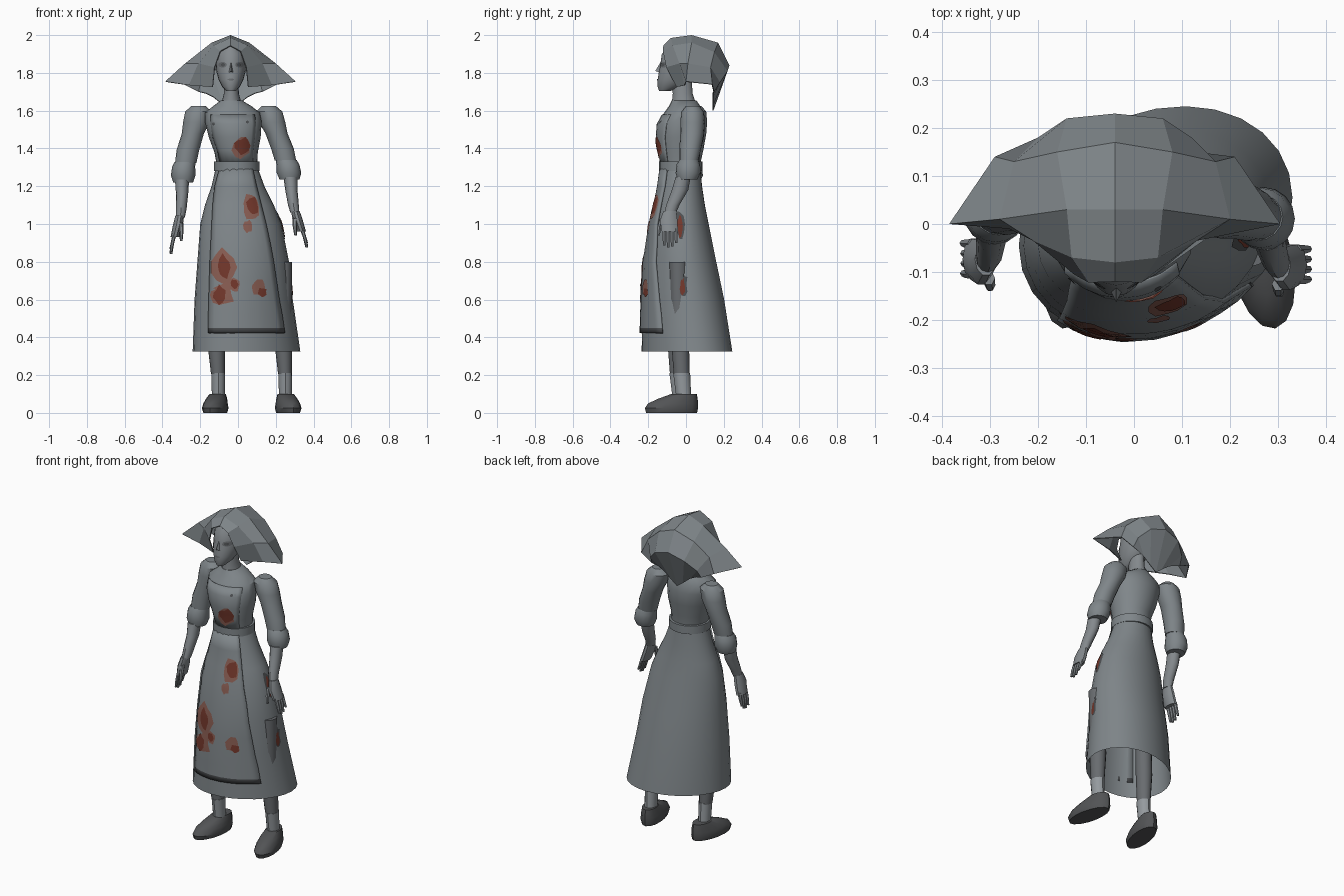
import bpy, bmesh, math, random
from mathutils import Vector
from mathutils.bvhtree import BVHTree

if "Cube" in bpy.data.objects:
    bpy.data.objects.remove(bpy.data.objects["Cube"])

random.seed(4)
COLOURS = {
    "dress_grey": (.215, .24, .255), "skin_grey": (.235, .255, .27),
    "sock_grey": (.30, .325, .345), "stocking_grey": (.14, .15, .16),
    "shoe_grey": (.085, .088, .092), "trim_grey": (.075, .08, .085),
    "stain_dark": (.17, .038, .024), "stain_light": (.25, .11, .085),
}
MATS = {}
for key, c in COLOURS.items():
    MATS[key] = bpy.data.materials.new(key)
    MATS[key].diffuse_color = (*c, 1)


def make(name, verts, faces, *mats):
    me = bpy.data.meshes.new(name)
    me.from_pydata(verts, [], faces)
    for m in mats:
        me.materials.append(MATS[m])
    ob = bpy.data.objects.new(name, me)
    bpy.context.collection.objects.link(ob)
    return ob


def loft(name, rings, mat, n=16, bottom=True, shear=lambda z: 0, warp=None):
    """Stack of ellipses given as (x0, x1, y0, y1, z)."""
    rings = sorted(rings, key=lambda r: r[4])
    verts, faces = [], []
    for x0, x1, y0, y1, z in rings:
        for i in range(n):
            a = math.tau * i / n
            dx = (x1 - x0) / 2 * math.cos(a)
            y = (y0 + y1) / 2 + (y1 - y0) / 2 * math.sin(a) + shear(z) * dx
            p = ((x0 + x1) / 2 + dx, y, z)
            verts.append(warp(p) if warp else p)
    for k in range(len(rings) - 1):
        for i in range(n):
            j = (i + 1) % n
            faces.append((k*n + i, k*n + j, k*n + n + j, k*n + n + i))
    faces.append(tuple(range(len(verts) - n, len(verts))))
    if bottom:
        faces.append(tuple(reversed(range(n))))
    ob = make(name, verts, faces, mat)
    bm = bmesh.new()
    bm.from_mesh(ob.data)
    bmesh.ops.recalc_face_normals(bm, faces=bm.faces)
    bm.to_mesh(ob.data)
    bm.free()
    return ob


def projector(targets, side=False):
    """Function that lays a flat point on the targets, from the front or the right."""
    trees = [BVHTree.FromPolygons([v.co for v in o.data.vertices],
                                  [tuple(p.vertices) for p in o.data.polygons]) for o in targets]
    ray = Vector((-1, 0, 0)) if side else Vector((0, 1, 0))

    def place(a, z, off):
        start = Vector((2, a, z)) if side else Vector((a, -2, z))
        dists = [h[3] for h in (t.ray_cast(start, ray) for t in trees) if h[0]]
        return start + ray * ((min(dists) if dists else 2) - off)
    return place


def panel(name, place, rows, off, thick, *mats, nx=12):
    """Cloth panel from rows of (left, right, z)."""
    verts = [place(l + (r - l) * i / nx, z, off) for l, r, z in rows for i in range(nx + 1)]
    w = nx + 1
    faces = [(k*w + i, k*w + w + i, k*w + w + i + 1, k*w + i + 1)
             for k in range(len(rows) - 1) for i in range(nx)]
    ob = make(name, verts, faces, *mats)
    mod = ob.modifiers.new("thickness", "SOLIDIFY")
    mod.thickness, mod.offset = thick, -1
    return ob


def patch(name, place, a, z, ra, rz, mat, off=.004, jag=.25, n=11):
    """Irregular painted spot laid on a surface."""
    verts, faces = [place(a, z, off)], []
    rad = [1 + random.uniform(-jag, jag) for _ in range(n)]
    for f in (.4, .7, 1):
        for i in range(n):
            t = math.tau * i / n
            verts.append(place(a + f*ra*rad[i]*math.cos(t), z + f*rz*rad[i]*math.sin(t), off))
    for i in range(n):
        j = (i + 1) % n
        faces.append((0, 1 + i, 1 + j))
        faces += [(1 + k*n + i, 1 + k*n + n + i, 1 + k*n + n + j, 1 + k*n + j) for k in (0, 1)]
    return make(name, verts, faces, mat)


# Dress: skirt, bodice, belt
skirt = loft("skirt", [
    (-.115, .10, -.125, .075, 1.31), (-.14, .14, -.14, .085, 1.2), (-.175, .19, -.16, .10, 1.1),
    (-.20, .23, -.185, .12, 1.0), (-.215, .27, -.215, .16, .8), (-.23, .29, -.225, .20, .6),
    (-.24, .33, -.23, .24, .325)], "dress_grey", 28, False, lambda z: .18 * max(0, 1.3 - z))
bodice = loft("bodice", [
    (-.11, .10, -.13, .07, 1.30), (-.125, .105, -.14, .075, 1.38), (-.155, .12, -.155, .095, 1.46),
    (-.175, .125, -.148, .10, 1.54), (-.175, .115, -.115, .09, 1.59), (-.13, .07, -.09, .075, 1.625),
    (-.09, .02, -.075, .055, 1.655)], "dress_grey", 20)
loft("belt", [(-.128, .113, -.142, .087, z) for z in (1.28, 1.33)], "dress_grey", 20)

# Apron with a dark hem band, and its bib
on_skirt = projector([skirt])
rows = [(-.10, .08, 1.29), (-.125, .10, 1.2), (-.135, .125, 1.1), (-.14, .15, 1.0), (-.145, .172, .9),
        (-.15, .19, .8), (-.153, .205, .7), (-.156, .22, .6), (-.158, .235, .52),
        (-.16, .245, .45), (-.16, .25, .422)]
apron = panel("apron", on_skirt, rows, .014, .012, "dress_grey", "trim_grey")
for p in apron.data.polygons:
    p.material_index = int(p.center.z < .45)
bib = panel("apron_bib", projector([bodice]),
            [(-.145, .09, 1.58), (-.145, .095, 1.53), (-.135, .09, 1.46), (-.11, .08, 1.39),
             (-.095, .08, 1.31)], .006, .006, "dress_grey")

# Stains and buttons on the clothes
on_front = projector([skirt, apron, bodice, bib])
for a, z, ra, rz in [(.02, 1.41, .047, .06), (.075, 1.09, .04, .075), (.05, .985, .022, .035),
                     (-.075, .77, .06, .09), (-.09, .63, .065, .06), (-.02, .68, .035, .035),
                     (.11, .66, .042, .045)]:
    patch("stain_halo", on_front, a, z, ra, rz, "stain_light")
for a, z, ra, rz in [(.022, 1.415, .036, .042), (.078, 1.095, .03, .055), (-.075, .77, .038, .062),
                     (-.095, .625, .035, .045), (-.017, .68, .02, .028), (.13, .64, .021, .024)]:
    patch("stain_core", on_front, a, z, ra, rz, "stain_dark", .007)
on_right = projector([skirt], True)
for a, z, rz in [(-.03, 1.0, .075), (-.015, .68, .06)]:
    patch("side_stain_halo", on_right, a, z, .022, rz, "trim_grey")
    patch("side_stain_core", on_right, a - .003, z - .01, .014, rz * .7, "stain_dark", .007)
for a, z in [(-.13, 1.53), (.05, 1.54)]:
    patch("button", on_front, a, z, .008, .008, "trim_grey", jag=0, n=8)

# Neck, head and face
loft("neck", [(-.088, .018, -.075, .052, 1.64), (-.075, .005, -.07, .035, 1.69),
              (-.072, 0, -.075, .03, 1.77)], "skin_grey")
head = loft("head", [
    (-.062, -.012, -.143, -.08, 1.705), (-.085, .011, -.15, -.02, 1.728), (-.103, .029, -.15, .03, 1.765),
    (-.115, .041, -.143, .06, 1.81), (-.118, .044, -.135, .08, 1.85), (-.115, .041, -.128, .085, 1.9),
    (-.085, .011, -.09, .05, 1.95)], "skin_grey", 20)
make("nose", [(-.037, -.163, 1.81), (-.05, -.138, 1.802), (-.024, -.138, 1.802), (-.037, -.13, 1.865)],
     [(0, 1, 2), (0, 3, 1), (0, 2, 3)], "skin_grey")
on_face = projector([head])
for s in (-1, 1):
    patch("eye_socket", on_face, -.037 + s*.045, 1.843, .023, .015, "stocking_grey", .003, .05)
    patch("eye", on_face, -.037 + s*.043, 1.843, .011, .009, "trim_grey", .005, 0)
patch("mouth", on_face, -.037, 1.765, .018, .005, "stocking_grey", .003, 0)

# Winged hood: half of a cloth grid from face edge to back point, mirrored
half = [
    [(0, -.12, 1.945), (.055, -.122, 1.915), (.085, -.105, 1.83), (.095, -.05, 1.725)],
    [(0, -.08, 1.985), (.09, -.07, 1.945), (.17, -.035, 1.85), (.22, -.01, 1.735)],
    [(0, .03, 2.0), (.10, .03, 1.96), (.24, .01, 1.85), (.345, 0, 1.755)],
    [(0, .17, 1.96), (.12, .15, 1.91), (.21, .13, 1.83), (.25, .14, 1.74)],
    [(0, .23, 1.84), (.10, .22, 1.81), (.16, .18, 1.75), (.17, .15, 1.70)],
    [(0, .145, 1.6), (.04, .145, 1.63), (.09, .145, 1.67), (.13, .145, 1.69)]]
verts = [(-.04 + s*x, y, z) for row in half
         for s, x, y, z in [(-1, *p) for p in row[:0:-1]] + [(1, *p) for p in row]]
hood = make("hood", verts, [(k*7 + i, k*7 + i + 1, k*7 + i + 8, k*7 + i + 7)
                            for k in range(5) for i in range(6)], "dress_grey")
mod = hood.modifiers.new("thickness", "SOLIDIFY")
mod.thickness, mod.offset = .006, -1


# Arms: sleeve, cuff, forearm, hand and fingers
def left_side(p):
    x, y, z = p
    return (-x - .075 * (z - 1), y + .012, z - .05 * max(0, 1.55 - z))


for side, warp in (("right", None), ("left", left_side)):
    loft(side + "_sleeve", [
        (.125, .20, .0, .07, 1.625), (.095, .235, -.025, .095, 1.595), (.11, .25, -.03, .10, 1.54),
        (.145, .262, -.03, .095, 1.48), (.175, .295, -.035, .08, 1.40), (.195, .308, -.035, .065, 1.335)],
        "dress_grey", warp=warp)
    loft(side + "_cuff", [
        (.20, .31, -.035, .065, 1.34), (.203, .325, -.05, .075, 1.315), (.205, .335, -.055, .077, 1.27),
        (.22, .325, -.045, .06, 1.235)], "dress_grey", warp=warp)
    loft(side + "_forearm", [
        (.24, .315, -.055, .025, 1.25), (.25, .315, -.075, .012, 1.18), (.265, .322, -.105, -.035, 1.10),
        (.277, .325, -.115, -.052, 1.06)], "skin_grey", 12, warp=warp)
    loft(side + "_hand", [
        (.28, .326, -.12, -.05, 1.07), (.29, .343, -.14, -.043, 1.02), (.312, .36, -.13, -.04, .96)],
        "skin_grey", 10, warp=warp)
    for k in range(4):
        y = -.116 + .021 * k
        tip = (.885, .875, .88, .90)[k]
        loft(side + "_finger", [(.327, .349, y - .011, y + .011, .975), (.343, .362, y - .01, y + .01, .93),
                                (.357, .371, y - .006, y + .008, tip)], "skin_grey", 6, warp=warp)
    loft(side + "_thumb", [(.287, .313, -.14, -.11, 1.03), (.29, .312, -.152, -.128, .985),
                           (.298, .312, -.152, -.138, .94)], "skin_grey", 6, warp=warp)

# Legs, socks and splayed shoes
for side, s, cx, dy in (("right", 1, .25, 0), ("left", -1, -.105, -.02)):
    loft(side + "_stocking", [(cx - .055, cx + .035, -.09 + dy, .01 + dy, .8),
                              (cx - .06, cx + .035, -.08 + dy, .015 + dy, .4),
                              (cx - .038, cx + .035, -.065 + dy, .02 + dy, .205)], "stocking_grey", 12)
    loft(side + "_sock", [(cx - .036, cx + .037, -.068 + dy, .022 + dy, .212),
                          (cx - .033, cx + .035, -.05 + dy, .028 + dy, .07)], "sock_grey", 12)

    def splay(p, s=s, cx=cx):
        a = .2 * s
        return (cx + p[0]*math.cos(a) - p[1]*math.sin(a), p[0]*math.sin(a) + p[1]*math.cos(a), p[2])
    loft(side + "_shoe", [(-.058, .058, -.215, .06, 0), (-.066, .066, -.222, .065, .025),
                          (-.06, .06, -.205, .065, .05), (-.053, .053, -.15, .063, .075),
                          (-.042, .042, -.08, .058, .1)], "shoe_grey", 16, warp=splay)

# Smooth shading with kept edges
bpy.ops.object.select_all(action="DESELECT")
for ob in bpy.context.scene.objects:
    ob.select_set(True)
    bpy.context.view_layer.objects.active = ob
hood.select_set(False)
bpy.ops.object.shade_smooth_by_angle(angle=math.radians(35))

for m in bpy.data.materials:
    if m.users and not m.is_grease_pencil:
        m.use_nodes = True
        m.node_tree.nodes["Principled BSDF"].inputs["Base Color"].default_value = m.diffuse_color
